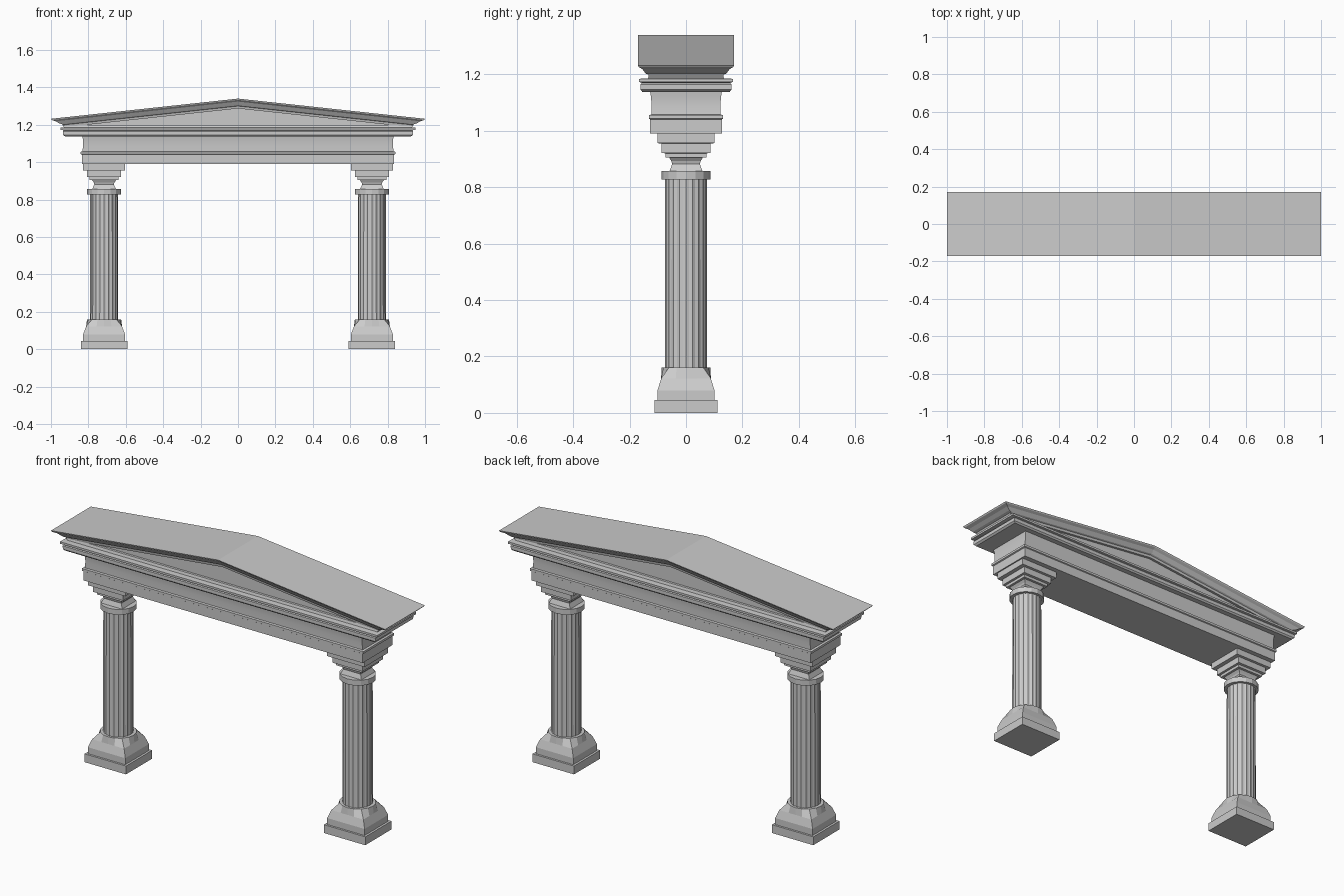
import bpy, bmesh
from math import sin, cos, pi

if "Cube" in bpy.data.objects:
    bpy.data.objects.remove(bpy.data.objects["Cube"])


def loft(name, rings, split_caps=False, smooth=False):
    """Skin a stack of equal-length point rings, closing both ends."""
    bm = bmesh.new()
    vs = [[bm.verts.new(p) for p in ring] for ring in rings]
    n = len(vs[0])
    for a, b in zip(vs, vs[1:]):
        for i in range(n):
            j = (i + 1) % n
            bm.faces.new((a[i], a[j], b[j], b[i]))
    for r in (vs[0], vs[-1]):
        if split_caps:
            bm.faces.new((r[0], r[1], r[4], r[5]))
            bm.faces.new((r[1], r[2], r[3], r[4]))
        else:
            bm.faces.new(r)
    bmesh.ops.recalc_face_normals(bm, faces=bm.faces)
    me = bpy.data.meshes.new(name)
    bm.to_mesh(me)
    bm.free()
    ob = bpy.data.objects.new(name, me)
    bpy.context.collection.objects.link(ob)
    if smooth:
        bpy.context.view_layer.objects.active = ob
        ob.select_set(True)
        bpy.ops.object.shade_smooth_by_angle(angle=0.6)
        ob.select_set(False)
    return ob


def rect(hx, hy, z, cx=0):
    return [(cx - hx, -hy, z), (cx + hx, -hy, z), (cx + hx, hy, z), (cx - hx, hy, z)]


def circle(r, z, cx, n=16, flute=0, sx=1.0):
    out = []
    for i in range(n):
        a = 2 * pi * i / n
        k = r - (flute if i % 2 else 0)
        out.append((cx + sx * k * cos(a), k * sin(a), z))
    return out


def square16(hx, hy, z, cx):
    """Square outline with 16 points, matching circle()."""
    out = []
    for i in range(16):
        c, s = cos(2 * pi * i / 16), sin(2 * pi * i / 16)
        m = max(abs(c), abs(s))
        out.append((cx + hx * c / m, hy * s / m, z))
    return out


def chevron(e, h, dz):
    """Gabled outline following the roof slope."""
    zt, ze = 1.34 + dz, 1.34 - 0.108 * e + dz
    return [(-e, -h, ze), (0, -h, zt), (e, -h, ze), (e, h, ze), (0, h, zt), (-e, h, ze)]


# Columns
for side, cx in (("left", -0.716), ("right", 0.716)):
    loft(side + "_plinth", [rect(.124, .112, z, cx) for z in (0, .045)])
    loft(side + "_base", [square16(.112, .101, .045, cx), square16(.112, .101, .08, cx),
                          square16(.096, .088, .122, cx), circle(.087, .16, cx, sx=1.05)])
    loft(side + "_base_ring", [circle(.087, z, cx, sx=1.05) for z in (.11, .16)])
    loft(side + "_shaft", [circle(.075, .155, cx, 40, .003), circle(.074, .835, cx, 40, .003)])
    loft(side + "_neck_ring", [circle(.087, z, cx, sx=1.05) for z in (.828, .857)])
    loft(side + "_neck", [rect(.064, .059, .855, cx), rect(.052, .049, .882, cx),
                          rect(.055, .052, .892, cx), rect(.066, .06, .906, cx)])
    # Stepped capital
    loft(side + "_capital", [rect(.078, .073, .905, cx), rect(.078, .073, .92, cx),
                             rect(.09, .087, .921, cx), rect(.09, .087, .955, cx),
                             rect(.112, .101, .956, cx), rect(.112, .101, .99, cx)])

# Beam and frieze
loft("entablature", [rect(*p) for p in (
    (.835, .127, .99), (.835, .127, 1.04), (.842, .132, 1.043), (.842, .132, 1.055),
    (.832, .122, 1.058), (.828, .122, 1.09), (.829, .124, 1.12), (.832, .128, 1.142))], smooth=True)

# Horizontal cornice
loft("cornice", [rect(*p) for p in (
    (.925, .155, 1.138), (.935, .162, 1.146), (.936, .162, 1.164), (.93, .157, 1.17),
    (.949, .166, 1.173), (.949, .166, 1.184), (.93, .135, 1.186), (.93, .131, 1.2))], smooth=True)

# Triangular pediment wall
tri = [(-.93, 1.186), (.93, 1.186), (0, 1.3)]
loft("tympanum", [[(x, y, z) for x, z in tri] for y in (-.118, .118)])

# Gabled roof with raking cornice moulding
loft("roof", [chevron(*p) for p in (
    (1, .17, 0), (.995, .167, -.007), (.975, .155, -.016), (.955, .146, -.03),
    (.94, .142, -.036), (.938, .134, -.04), (.93, .131, -.053), (.925, .115, -.053))],
    split_caps=True)
